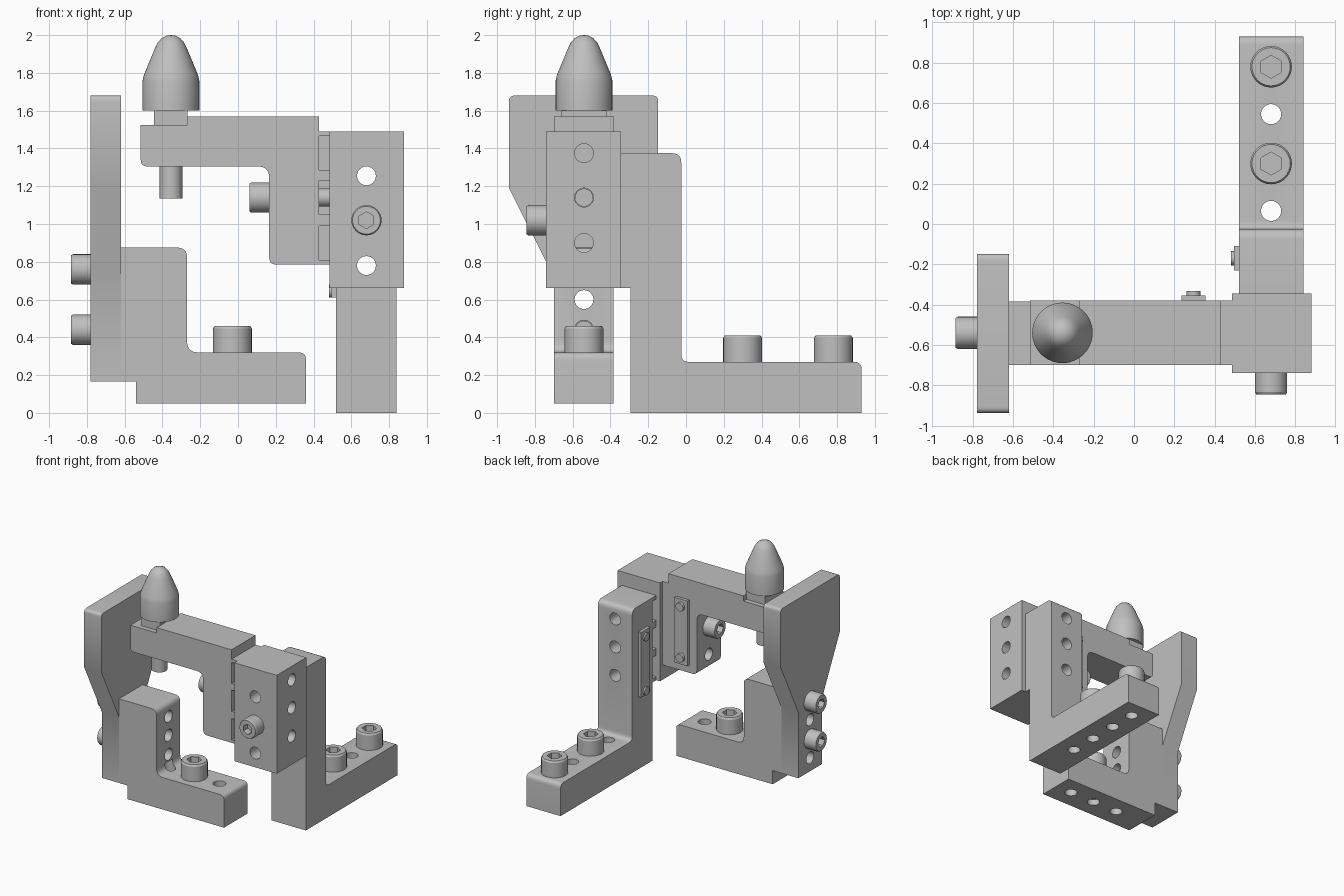
import bpy, bmesh, math
from mathutils import Vector, Matrix

cube = bpy.data.objects.get("Cube")
if cube:
    bpy.data.objects.remove(cube)

steel = bpy.data.materials.new("plain grey steel")
steel.use_nodes = True
steel.diffuse_color = (0.53, 0.53, 0.53, 1)
steel.node_tree.nodes["Principled BSDF"].inputs["Base Color"].default_value = (0.53, 0.53, 0.53, 1)
AXIS = {"x": Vector((1, 0, 0)), "y": Vector((0, 1, 0)), "z": Vector((0, 0, 1))}
HOLE = 0.05
MID_Y = -0.54      # centre line of the arm and lower bracket
MID_X = 0.68       # centre line of the rear bracket
parts = []


def finish(name, bm):
    bmesh.ops.recalc_face_normals(bm, faces=bm.faces)
    mesh = bpy.data.meshes.new(name)
    bm.to_mesh(mesh)
    bm.free()
    mesh.materials.append(steel)
    obj = bpy.data.objects.new(name, mesh)
    bpy.context.collection.objects.link(obj)
    parts.append(obj)
    return obj


def rounded(points, steps=5):
    """Replace each (u, v, radius) corner with an arc-like curve."""
    out = []
    for i, p in enumerate(points):
        c = Vector(p[:2])
        r = p[2] if len(p) > 2 else 0
        if not r:
            out.append(c)
            continue
        a = c + (Vector(points[i - 1][:2]) - c).normalized() * r
        b = c + (Vector(points[(i + 1) % len(points)][:2]) - c).normalized() * r
        for k in range(steps + 1):
            t = k / steps
            out.append(a * (1 - t) ** 2 + c * 2 * t * (1 - t) + b * t * t)
    return out


def prism(name, points, axis, lo, hi):
    """Extrude a side profile along x (u = y) or y (u = x)."""
    bm = bmesh.new()
    place = (lambda p, d: (d, p.x, p.y)) if axis == "x" else (lambda p, d: (p.x, d, p.y))
    face = bm.faces.new([bm.verts.new(place(p, lo)) for p in rounded(points)])
    new = bmesh.ops.extrude_face_region(bm, geom=[face])["geom"]
    bmesh.ops.translate(bm, verts=[v for v in new if isinstance(v, bmesh.types.BMVert)],
                        vec=AXIS[axis] * (hi - lo))
    return finish(name, bm)


def add_box(bm, lo, hi):
    lo, hi = Vector(lo), Vector(hi)
    bmesh.ops.create_cube(bm, size=1, matrix=Matrix.Translation((lo + hi) / 2)
                          @ Matrix.Diagonal((hi - lo).to_4d()))


def box(name, lo, hi):
    bm = bmesh.new()
    add_box(bm, lo, hi)
    return finish(name, bm)


def add_cylinder(bm, start, direction, length, radius, sides=24):
    turn = Vector((0, 0, 1)).rotation_difference(direction).to_matrix().to_4x4()
    bmesh.ops.create_cone(bm, cap_ends=True, segments=sides, radius1=radius, radius2=radius, depth=length,
                          matrix=Matrix.Translation(Vector(start) + direction * length / 2) @ turn)


def cut(obj, bm):
    """Subtract the shapes in bm and keep the clean result."""
    tool = finish("cutter", bm)
    parts.remove(tool)
    tool.hide_render = True
    mod = obj.modifiers.new("cut", "BOOLEAN")
    mod.operation, mod.solver, mod.object = "DIFFERENCE", "EXACT", tool
    graph = bpy.context.evaluated_depsgraph_get()
    mesh = bpy.data.meshes.new_from_object(obj.evaluated_get(graph))
    obj.modifiers.clear()
    obj.data = mesh
    bpy.data.objects.remove(tool)


def drill(obj, axis, starts, length):
    bm = bmesh.new()
    for s in starts:
        add_cylinder(bm, s, AXIS[axis], length, HOLE)
    cut(obj, bm)


def lathe(name, profile, steps=40):
    bm = bmesh.new()
    verts = [bm.verts.new((r, 0, z)) for r, z in profile]
    edges = [bm.edges.new(pair) for pair in zip(verts, verts[1:])]
    bmesh.ops.spin(bm, geom=verts + edges, axis=(0, 0, 1), cent=(0, 0, 0),
                   angle=math.tau, steps=steps, use_merge=True)
    bmesh.ops.remove_doubles(bm, verts=bm.verts, dist=0.0005)
    return finish(name, bm)


def screw(name, base, direction, r, h, shank):
    """Socket head cap screw with its head on the given surface point."""
    d = Vector(direction)
    obj = lathe(name, [(0, -shank), (0.048, -shank), (0.048, 0), (r, 0), (r, h * 0.9),
                       (r * 0.92, h), (0, h)], 32)
    bm = bmesh.new()
    add_cylinder(bm, (0, 0, h * 0.45), AXIS["z"], h, r * 0.55, 6)
    cut(obj, bm)
    turn = Vector((0, 0, 1)).rotation_difference(d).to_matrix().to_4x4()
    obj.data.transform(Matrix.Translation(base) @ turn)


# Rear bracket: upright and long foot
bracket = prism("rear_bracket", [(-0.295, 0), (0.93, 0), (0.93, 0.27, 0.04), (-0.025, 0.27, 0.04),
                                 (-0.025, 1.375, 0.05), (-0.295, 1.375)], "x", 0.52, 0.84)
mount_z = (0.78, 1.02, 1.255)
drill(bracket, "y", [(MID_X, -0.4, z) for z in mount_z], 0.5)
drill(bracket, "z", [(MID_X, y, -0.1) for y in (0.065, 0.30, 0.545, 0.78)], 0.5)
for i, y in enumerate((0.30, 0.78)):
    screw(f"foot_screw_{i + 1}", (MID_X, y, 0.27), (0, 0, 1), 0.103, 0.14, 0.2)

# Joint block between the bracket and the arm
arm_z = (0.9, 1.14, 1.375)
block = box("joint_block", (0.485, -0.74, 0.66), (0.88, -0.345, 1.49))
drill(block, "y", [(MID_X, -0.9, z) for z in mount_z], 0.8)
drill(block, "x", [(0.4, MID_Y, z) for z in arm_z], 0.6)
screw("block_screw", (MID_X, -0.74, 1.02), (0, -1, 0), 0.08, 0.105, 0.55)

# Slotted shim packs
shim = box("bracket_shim", (0.52, -0.345, 0.66), (0.84, -0.295, 1.375))
bm = bmesh.new()
for z in mount_z:
    add_box(bm, (0.45, -0.4, z - 0.09), (0.75, -0.2, z + 0.09))
cut(shim, bm)
shim = box("arm_shim", (0.43, -0.70, 0.785), (0.485, -0.38, 1.49))
bm = bmesh.new()
for z in arm_z:
    add_box(bm, (0.4, -0.8, z - 0.09), (0.5, -0.47, z + 0.09))
cut(shim, bm)

# Arm with a down-turned leg and a stepped seat for the pin
arm = prism("upper_arm", [(-0.515, 1.305, 0.035), (0.165, 1.305, 0.06), (0.165, 0.785, 0.04), (0.43, 0.785),
                          (0.43, 1.57), (-0.27, 1.57), (-0.27, 1.525), (-0.515, 1.525)], "y", -0.70, -0.38)
drill(arm, "x", [(0.1, MID_Y, z) for z in arm_z[:2]], 0.5)
drill(arm, "x", [(0.2, MID_Y, arm_z[2])], 0.4)
screw("arm_screw", (0.165, MID_Y, 1.14), (-1, 0, 0), 0.08, 0.105, 0.5)

# Locating pin with a bullet nose, square neck and threaded end
pin = lathe("locating_pin", [(0, 1.6), (0.15, 1.6), (0.15, 1.76), (0.143, 1.79), (0.085, 1.93),
                             (0.07, 1.96), (0.048, 1.985), (0.022, 1.997), (0, 2.0)], 48)
pin.data.transform(Matrix.Translation((-0.355, MID_Y, 0)))
box("pin_neck", (-0.445, MID_Y - 0.12, 1.52), (-0.268, MID_Y + 0.12, 1.605))
bm = bmesh.new()
add_cylinder(bm, (-0.355, MID_Y, 1.135), AXIS["z"], 0.2, 0.06, 32)
finish("pin_stud", bm)

# Lower bracket
lower = prism("lower_bracket", [(-0.54, 0.05), (0.36, 0.05), (0.36, 0.32, 0.04), (-0.27, 0.32, 0.06),
                                (-0.27, 0.875, 0.05), (-0.62, 0.875), (-0.62, 0.165), (-0.54, 0.165)],
              "y", -0.70, -0.385)
plate_z = (0.28, 0.44, 0.60, 0.76)
drill(lower, "x", [(-0.7, MID_Y, z) for z in plate_z[1:]], 0.6)
drill(lower, "z", [(x, MID_Y, 0) for x in (-0.265, -0.03, 0.205)], 0.38)
screw("lower_screw", (-0.03, MID_Y, 0.32), (0, 0, 1), 0.103, 0.14, 0.22)

# Side plate, wide at the top and tapering to the bracket
plate = prism("side_plate", [(-0.70, 0.165), (-0.385, 0.165), (-0.385, 0.72), (-0.148, 1.19),
                             (-0.148, 1.68, 0.03), (-0.937, 1.68, 0.03), (-0.937, 1.19), (-0.70, 0.72)],
              "x", -0.78, -0.62)
drill(plate, "x", [(-0.9, MID_Y, z) for z in plate_z], 0.4)
for i, z in enumerate((0.44, 0.76)):
    screw(f"plate_screw_{i + 1}", (-0.78, MID_Y, z), (-1, 0, 0), 0.08, 0.105, 0.45)

# Shim retaining strips with small button screws
box("arm_strip", (0.235, -0.38, 0.85), (0.355, -0.355, 1.40))
box("bracket_strip", (0.495, -0.23, 0.61), (0.52, -0.11, 1.16))
bm = bmesh.new()
for z in (0.91, 1.34):
    add_cylinder(bm, (0.295, -0.36, z), AXIS["y"], 0.028, 0.035)
for z in (0.645, 1.10):
    add_cylinder(bm, (0.482, -0.17, z), AXIS["x"], 0.02, 0.035)
finish("strip_buttons", bm)

# Smooth the round surfaces and keep the machined edges crisp
bpy.ops.object.select_all(action="DESELECT")
for obj in parts:
    obj.select_set(True)
bpy.context.view_layer.objects.active = parts[0]
bpy.ops.object.shade_smooth_by_angle(angle=math.radians(30))
